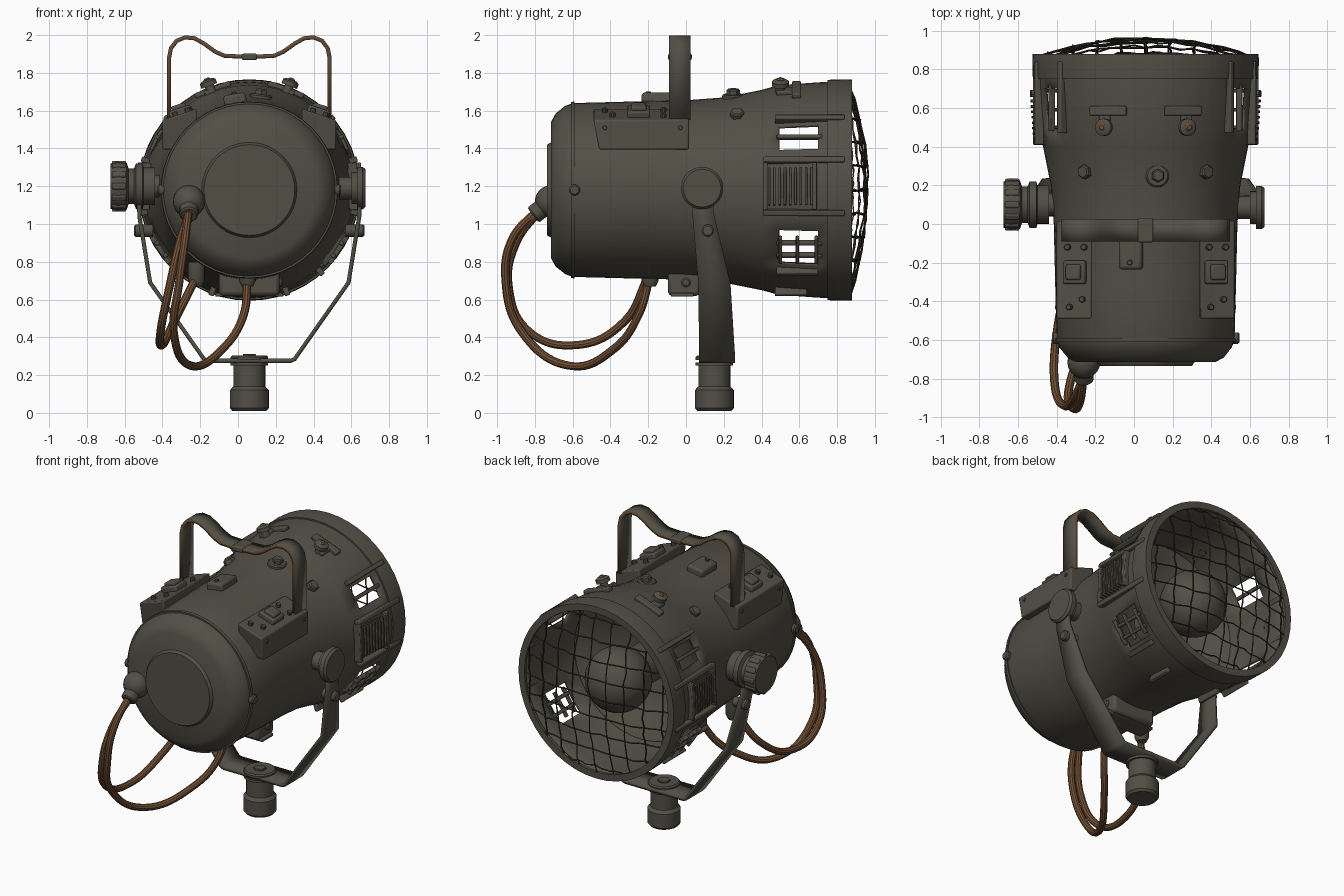
import bpy, bmesh, math, random
from math import cos, sin, pi, radians
from mathutils import Matrix, Vector

cube = bpy.data.objects.get("Cube")
if cube:
    bpy.data.objects.remove(cube, do_unlink=True)

random.seed(4)
CX, CZ = 0.06, 1.18      # lamp axis
made = []


def material(name, rgb):
    m = bpy.data.materials.new(name)
    m.use_nodes = True
    col = (*rgb, 1)
    m.diffuse_color = col
    m.node_tree.nodes["Principled BSDF"].inputs["Base Color"].default_value = col
    return m


GREY = material("weathered_grey", (0.085, 0.078, 0.06))
BROWN = material("brown_cable", (0.17, 0.08, 0.035))
WORN = material("worn_edge", (0.13, 0.07, 0.035))
DARK = material("dark_wire", (0.035, 0.028, 0.02))


def finish(name, bm, mat=GREY, bevel=0):
    bmesh.ops.recalc_face_normals(bm, faces=bm.faces)
    me = bpy.data.meshes.new(name)
    bm.to_mesh(me)
    bm.free()
    me.materials.append(mat)
    ob = bpy.data.objects.new(name, me)
    bpy.context.collection.objects.link(ob)
    if bevel:
        b = ob.modifiers.new("bevel", "BEVEL")
        b.width, b.segments, b.limit_method = bevel, 2, "ANGLE"
    made.append(ob)
    return ob


def box(name, size, mat4, bevel=0.008, mat=GREY):
    bm = bmesh.new()
    bmesh.ops.create_cube(bm, size=1, matrix=mat4 @ Matrix.Diagonal((*size, 1)))
    return finish(name, bm, mat, bevel)


def lathe(name, profile, mat4, seg=48, mat=GREY):
    """Spin (height, radius) points round the local x axis."""
    bm = bmesh.new()
    rings = [[bm.verts.new(mat4 @ Vector((h, r * cos(2 * pi * i / seg), r * sin(2 * pi * i / seg))))
              for i in range(seg)] for h, r in profile]
    for a, b in zip(rings, rings[1:]):
        for i in range(seg):
            j = (i + 1) % seg
            bm.faces.new((a[i], a[j], b[j], b[i]))
    bmesh.ops.remove_doubles(bm, verts=bm.verts, dist=1e-5)
    return finish(name, bm, mat)


def radial(deg, y, r):
    """Frame on the housing: x outwards, y along the lamp, z round it."""
    a = radians(deg)
    return Matrix(((cos(a), 0, -sin(a), CX + r * cos(a)), (0, 1, 0, y),
                   (sin(a), 0, cos(a), CZ + r * sin(a)), (0, 0, 0, 1)))


def drum(r, h0, h1, c=0.008):
    return [(h0, 0), (h0, r), (h1 - c, r), (h1, r - c), (h1, 0)]


def tube(name, paths, radius, mat, smooth=True):
    cu = bpy.data.curves.new(name, "CURVE")
    cu.dimensions = "3D"
    cu.bevel_depth, cu.bevel_resolution, cu.resolution_u = radius, 3 if smooth else 0, 10
    for path in paths:
        s = cu.splines.new("BEZIER" if smooth else "POLY")
        pts = s.bezier_points if smooth else s.points
        pts.add(len(path) - 1)
        for p, co in zip(pts, path):
            if smooth:
                p.co, p.handle_left_type, p.handle_right_type = co, "AUTO", "AUTO"
            else:
                p.co = (*co, 1)
    tmp = bpy.data.objects.new(name + "_path", cu)
    bpy.context.collection.objects.link(tmp)
    me = bpy.data.meshes.new_from_object(tmp.evaluated_get(bpy.context.evaluated_depsgraph_get()))
    bpy.data.objects.remove(tmp)
    me.materials.clear()
    me.materials.append(mat)
    ob = bpy.data.objects.new(name, me)
    bpy.context.collection.objects.link(ob)
    made.append(ob)


def strap(name, half, thick, rim=None):
    """Mirrored metal strip from (x offset, z, y from, y to) points."""
    pts = half + [(-x, z, a, b) for x, z, a, b in reversed(half[:-1])]
    bm = bmesh.new()
    rows = [[bm.verts.new((CX + x, y, z)) for y in (a, b)] for x, z, a, b in pts]
    for p, q in zip(rows, rows[1:]):
        bm.faces.new((p[0], p[1], q[1], q[0]))
    ob = finish(name, bm)
    s = ob.modifiers.new("thickness", "SOLIDIFY")
    s.thickness, s.offset = thick, 0
    if rim:
        ob.data.materials.append(rim)
        s.material_offset_rim = 1


AXIS = Matrix(((0, 1, 0, CX), (1, 0, 0, 0), (0, 0, 1, CZ), (0, 0, 0, 1)))
UP = Matrix.Rotation(-pi / 2, 4, "Y")

# Housing with open vent windows
housing = lathe("housing", [(-.715, 0), (-.715, .36), (-.69, .405), (-.64, .445), (-.6, .46), (-.3, .468),
                            (0, .475), (.2, .49), (.4, .53), (.49, .555), (.7, .57), (.76, .573), (.87, .578)], AXIS)
bm = bmesh.new()
bm.from_mesh(housing.data)
gone = []
for f in bm.faces:
    c = f.calc_center_median()
    ang = math.degrees(math.atan2(c.z - CZ, abs(c.x - CX)))
    if .5 < c.y < .69 and (22.5 < ang < 37.5 or -45 < ang < -22.5):
        gone.append(f)
bmesh.ops.delete(bm, geom=gone, context="FACES")
bm.to_mesh(housing.data)
bm.free()
wall = housing.modifiers.new("wall", "SOLIDIFY")
wall.thickness, wall.offset = 0.02, -1

lathe("rear_disc", [(-.735, 0), (-.735, .24), (-.71, .255)], AXIS)
lathe("rear_seam", [(-.61, .455), (-.61, .466), (-.59, .468), (-.59, .455)], AXIS)
lathe("mouth_rim", [(.75, .57), (.75, .582), (.765, .584), (.85, .586), (.88, .584),
                    (.88, .54), (.86, .54), (.86, .57)], AXIS)

# Reflector and globe inside
lathe("reflector", [(.4, .5), (.36, .43), (.3, .36), (.24, .25), (.22, 0)], AXIS)
lathe("globe_neck", [(.22, .13), (.55, .13)], AXIS, 24)
bm = bmesh.new()
bmesh.ops.create_uvsphere(bm, u_segments=24, v_segments=14, radius=.21,
                          matrix=Matrix.Translation((CX, .64, CZ)))
finish("globe", bm)

# Bulging wire guard
R, STEP = .56, .125
wires = []
for k in range(-4, 5):
    d = k * STEP
    half = math.sqrt(R * R - d * d)
    for across in (True, False):
        path = []
        for i in range(15):
            t = -half + 2 * half * i / 14
            y = .865 + .095 * (1 - (t * t + d * d) / R ** 2) + random.uniform(-.008, .008)
            e = d + random.uniform(-.008, .008)
            path.append((CX + t, y, CZ + e) if across else (CX + e, y, CZ + t))
        wires.append(path)
tube("wire_guard", wires, .005, DARK, smooth=False)

# Vents on both sides
for side, flip in (("left", False), ("right", True)):
    def at(deg, y, r):
        return radial(180 - deg if flip else deg, y, r)
    for i, (deg, y0, y1) in enumerate([(16, .41, .84), (-12, .41, .84), (41, .47, .84),
                                       (-49, .48, .7), (-70, .47, .64)]):
        box(f"{side}_vent_rail_{i}", (.045, y1 - y0, .03), at(deg, (y0 + y1) / 2, .572), .006)
    for i in range(9):
        box(f"{side}_louvre_{i}", (.045, .014, .2), at(2, .44 + i * .028, .557 + i * .002), .003)
    for i, y in enumerate((.42, .68)):
        box(f"{side}_louvre_frame_{i}", (.05, .025, .25), at(2, y, .55 + i * .02), .005)
    for i, deg in enumerate((30, -30, -38)):
        box(f"{side}_window_slat_{i}", (.03, .24, .022), at(deg, .6, .56), .005)
    for i, y in enumerate((.5, .59, .69)):
        box(f"{side}_window_post_{i}", (.025, .018, .17), at(-34, y, .568), .005)
    lathe(f"{side}_rear_bolt", drum(.03, -.02, .025), at(0, -.59, .46), 12)
    lathe(f"{side}_hex_bolt", drum(.038, -.02, .03), at(52, .27, .5), 6)

    # Side tray with sloped lid, terminal block and screws
    s = -1 if flip else 1
    section = [(.46, 1.395), (.46, 1.55), (.28, 1.61), (.28, 1.395)]
    bm = bmesh.new()
    front, back = [[bm.verts.new((CX + s * x, y + (.03 if z < 1.4 and y < -.2 else 0), z))
                    for x, z in section] for y in (-.49, .015)]
    bm.faces.new(front)
    bm.faces.new(back[::-1])
    for i in range(4):
        j = (i + 1) % 4
        bm.faces.new((front[i], back[i], back[j], front[j]))
    finish(f"{side}_tray", bm, GREY, .008)
    lid = Matrix.Translation((CX + s * .365, -.25, 1.59)) @ Matrix.Rotation(s * .32, 4, "Y")
    box(f"{side}_terminal", (.12, .12, .05), lid, .01)
    box(f"{side}_terminal_cap", (.08, .08, .05), lid @ Matrix.Translation((0, 0, .02)), .01)
    for i, (dx, dy) in enumerate([(.04, -.14), (-.03, -.18), (.05, .13), (-.04, .13)]):
        lathe(f"{side}_tray_screw_{i}", drum(.016, -.02, .015, .004),
              lid @ Matrix.Translation((dx, dy, 0)) @ UP, 10)
    for i, y in enumerate((-.43, -.03)):
        lathe(f"{side}_tray_side_screw_{i}", drum(.012, -.01, .008, .003),
              Matrix.Translation((CX + s * .46, y, 1.51)) @ Matrix.Rotation(pi if flip else 0, 4, "Z"), 10)

    # Top clamp knob on a latch plate
    knob = at(69, .5, .555)
    box(f"{side}_latch_plate", (.03, .05, .2), at(70, .585, .565), .008)
    box(f"{side}_latch_arm", (.03, .12, .06), at(68, .54, .56), .008)
    lathe(f"{side}_clamp_knob", [(-.03, .025), (.035, .025), (.035, .045), (.06, .045), (.07, .03), (.07, 0)], knob, 14)
    lathe(f"{side}_clamp_tip", drum(.02, .06, .08), knob, 10, BROWN)

lathe("top_bolt_base", drum(.06, -.02, .015), radial(83, .25, .495), 20)
lathe("top_bolt", drum(.035, 0, .04), radial(83, .25, .5), 6)
box("top_catch", (.06, .17, .12), radial(99, -.15, .485), .015)
lathe("top_catch_screw", drum(.014, 0, .012, .003), radial(99, -.2, .515), 10)

# Carrying handle
strap("handle", [(x, z, -.09, .025) for x, z in ((.425, 1.55), (.425, 1.88), (.415, 1.93), (.385, 1.97),
      (.34, 1.988), (.29, 1.983), (.24, 1.955), (.18, 1.912), (.13, 1.89), (0, 1.885))], .022, WORN)
box("handle_grip_band", (.08, .125, .035), Matrix.Translation((CX, -.032, 1.885)))

# Yoke, pivots and spigot
strap("yoke", [(.585, 1.22, .03, .14), (.582, 1.04, .035, .15), (.525, .69, .065, .235),
               (.24, .285, .07, .26), (.22, .276, .07, .26), (0, .276, .07, .26)], .022)
lathe("left_pivot", [(.44, .06), (.54, .06), (.54, .085), (.57, .085), (.57, .112), (.6, .112), (.615, .1), (.615, 0)],
      Matrix.Translation((CX, .085, 1.19)), 28)
lathe("right_pivot", [(.44, .06), (.5, .06), (.5, .1), (.56, .1), (.565, .12), (.6, .12), (.61, .095), (.64, .095),
                      (.65, .125), (.7, .13), (.735, .12), (.735, 0)],
      Matrix.Translation((CX, .1, 1.2)) @ Matrix.Rotation(pi, 4, "Z"), 24)
for i in range(12):
    a = 2 * pi * i / 12
    box(f"right_pivot_ridge_{i}", (.075, .025, .035), Matrix.Translation((CX - .69, .1, 1.2))
        @ Matrix.Rotation(a, 4, "X") @ Matrix.Translation((0, .122, 0)), .008)
for name, s in (("left", 0), ("right", pi)):
    lathe(name + "_yoke_bolt", drum(.033, -.06, .04), Matrix.Translation((CX, .115, .965))
          @ Matrix.Rotation(s, 4, "Z") @ Matrix.Translation((.57, 0, 0)), 12)
lathe("spigot", [(.01, 0), (.01, .09), (.025, .103), (.12, .103), (.14, .085), (.25, .085), (.25, .1), (.268, .1)],
      Matrix.Translation((CX, .15, 0)) @ UP, 28)
lathe("spigot_washer", drum(.1, .28, .303), Matrix.Translation((CX, .15, 0)) @ UP, 28)
lathe("spigot_nut", drum(.04, .3, .312, .004), Matrix.Translation((CX, .15, 0)) @ UP, 6)

# Underside junction box, feet and cable sockets
box("junction_box", (.32, .17, .14), Matrix.Translation((CX, -.01, .69)), .02)
box("junction_lid", (.36, .12, .02), Matrix.Translation((CX, -.02, .625)), .006)
lathe("junction_screw", drum(.025, .16, .175), Matrix.Translation((CX, .0, .69)), 10)
for i, x in enumerate((-.22, .05)):
    lathe(f"cable_socket_{i}", [(.67, 0), (.67, .03), (.7, .045), (.8, .045)],
          Matrix.Translation((x, -.19, 0)) @ UP, 16)

# Cable gland and two hanging cables
bm = bmesh.new()
bmesh.ops.create_uvsphere(bm, u_segments=20, v_segments=12, radius=.085,
                          matrix=Matrix.Translation((-.26, -.715, 1.12)))
finish("cable_gland", bm)
lathe("gland_nozzle", drum(.05, .02, .12), Matrix.Translation((-.26, -.715, 1.12))
      @ Matrix.Rotation(-pi / 2, 4, "Z") @ Matrix.Rotation(radians(38), 4, "Y"), 16)
tube("cables", [
    [(-.25, -.77, 1.08), (-.31, -.9, .9), (-.36, -.94, .68), (-.41, -.83, .43),
     (-.4, -.57, .36), (-.34, -.33, .48), (-.22, -.2, .72)],
    [(-.26, -.78, 1.08), (-.28, -.92, .92), (-.31, -.955, .7), (-.34, -.87, .43),
     (-.25, -.62, .25), (-.08, -.38, .34), (.03, -.25, .52), (.05, -.19, .72)]], .022, BROWN)

# Smooth shading with sharp edges kept
bpy.ops.object.select_all(action="DESELECT")
for ob in made:
    ob.select_set(True)
bpy.context.view_layer.objects.active = made[0]
bpy.ops.object.shade_smooth_by_angle(angle=radians(35))
